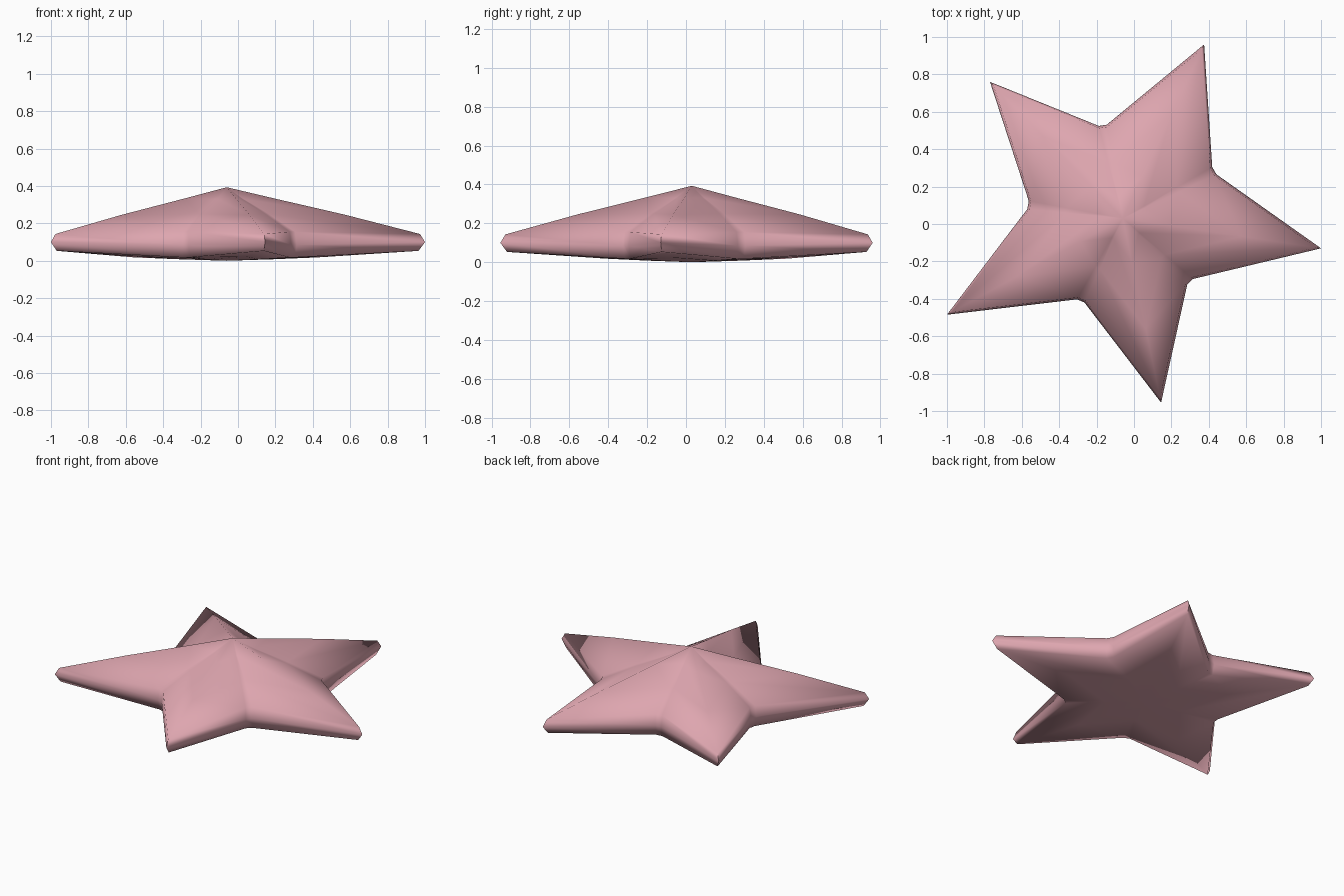
import bpy, bmesh, math
from mathutils import Vector

if "Cube" in bpy.data.objects:
    bpy.data.objects.remove(bpy.data.objects["Cube"])

CENTRE = Vector((-0.06, 0.03))
TIPS = [(1.0, -0.13), (0.375, 0.96), (-0.77, 0.76), (-1.0, -0.485), (0.145, -0.955)]
NOTCHES = [(0.42, 0.28), (-0.165, 0.515), (-0.555, 0.10), (-0.28, -0.40), (0.29, -0.30)]

# Star outline: sharp tips, slightly clipped notches
outline = []  # (point, is_tip)
for i in range(5):
    tip, notch, nxt = Vector(TIPS[i]), Vector(NOTCHES[i]), Vector(TIPS[(i + 1) % 5])
    outline.append((tip, True))
    outline.append((notch + (tip - notch).normalized() * 0.025, False))
    outline.append((notch + (nxt - notch).normalized() * 0.025, False))

bm = bmesh.new()


def ring(scale, tip_in, notch_in, tip_z, notch_z):
    """Scaled star loop, pulled towards the centre by the given insets."""
    verts = []
    for p, is_tip in outline:
        d = p - CENTRE
        r = d.length * scale - (tip_in if is_tip else notch_in)
        q = CENTRE + d.normalized() * r
        verts.append(bm.verts.new((q.x, q.y, tip_z if is_tip else notch_z)))
    return verts


# Loops from the top of the dome, over the rounded rim, to the underside
rings = [
    ring(0.24, 0, 0, 0.333, 0.33),
    ring(0.60, 0, 0, 0.245, 0.25),
    ring(1.0, 0.027, 0.012, 0.143, 0.155),
    ring(1.0, 0, 0, 0.10, 0.085),
    ring(1.0, 0.035, 0.014, 0.053, 0.018),
    ring(0.5, 0, 0, 0.022, 0.008),
]
n = len(outline)
for a, b in zip(rings, rings[1:]):
    for i in range(n):
        j = (i + 1) % n
        bm.faces.new((a[i], b[i], b[j], a[j]))
top = bm.verts.new((CENTRE.x, CENTRE.y, 0.393))
bottom = bm.verts.new((CENTRE.x, CENTRE.y, 0))
for i in range(n):
    j = (i + 1) % n
    bm.faces.new((top, rings[0][i], rings[0][j]))
    bm.faces.new((bottom, rings[-1][j], rings[-1][i]))
bmesh.ops.recalc_face_normals(bm, faces=bm.faces)

mesh = bpy.data.meshes.new("starfish_body")
bm.to_mesh(mesh)
bm.free()
body = bpy.data.objects.new("starfish_body", mesh)
bpy.context.collection.objects.link(body)

pink = bpy.data.materials.new("soft_pink")
pink.diffuse_color = (0.73, 0.38, 0.43, 1)
pink.use_nodes = True
pink.node_tree.nodes["Principled BSDF"].inputs["Base Color"].default_value = pink.diffuse_color
mesh.materials.append(pink)

# Smooth all over, with only the knife-edge tips kept sharp
bpy.context.view_layer.objects.active = body
body.select_set(True)
bpy.ops.object.shade_smooth_by_angle(angle=math.radians(80))
